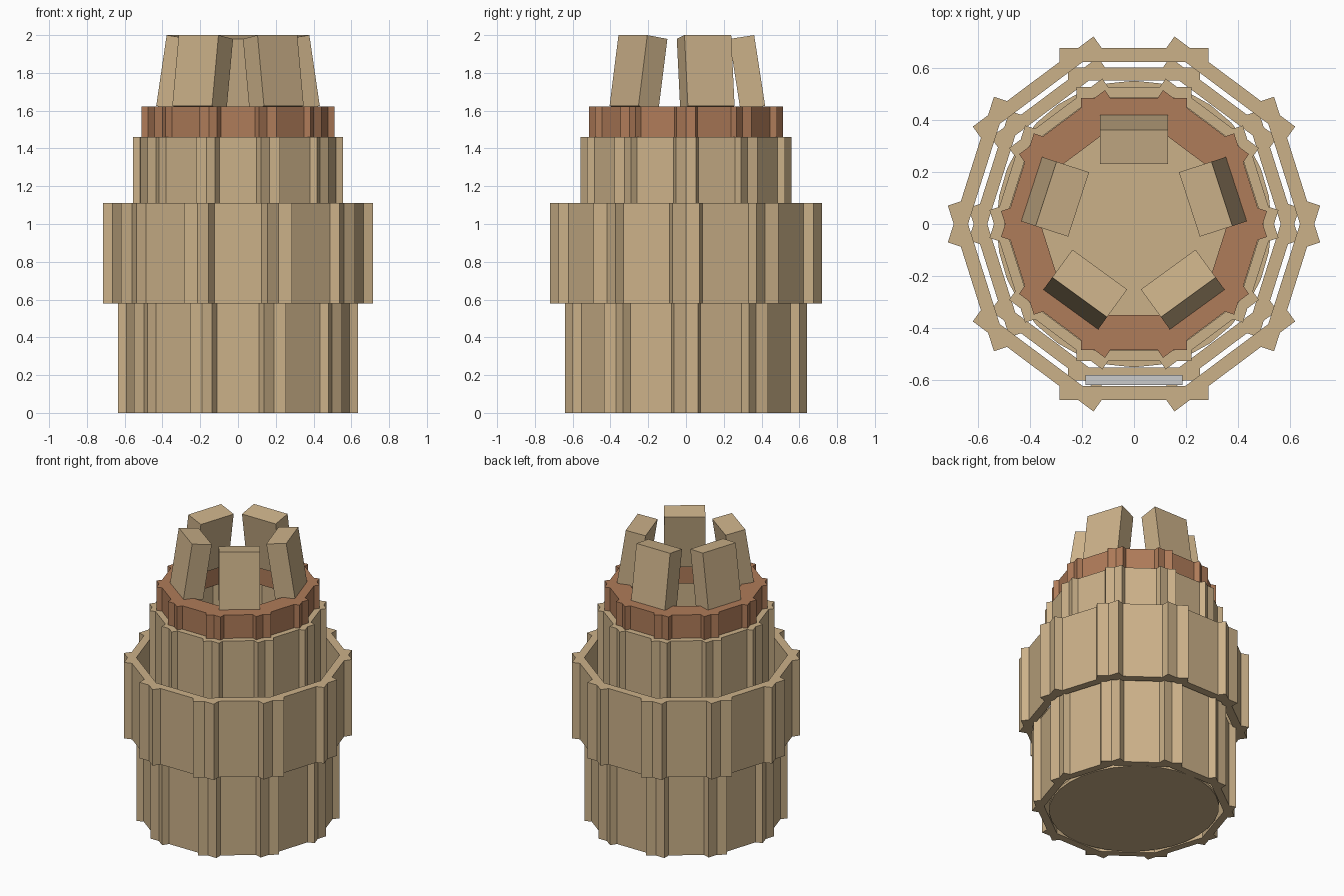
import bpy, bmesh, math
from mathutils import Matrix, Vector

if "Cube" in bpy.data.objects:
    bpy.data.objects.remove(bpy.data.objects["Cube"])


def material(name, rgb):
    m = bpy.data.materials.new(name)
    m.diffuse_color = (*rgb, 1)
    m.use_nodes = True
    m.node_tree.nodes["Principled BSDF"].inputs["Base Color"].default_value = m.diffuse_color
    return m


TAN = material("sandstone", (0.60, 0.44, 0.25))
BROWN = material("terracotta", (0.43, 0.20, 0.10))
SQUEEZE = Matrix.Diagonal((0.974, 1, 1, 1))  # rings are slightly narrower in x


def add_box(bm, lo, hi, matrix):
    lo, hi = Vector(lo), Vector(hi)
    local = Matrix.Translation((lo + hi) / 2) @ Matrix.Diagonal((*(hi - lo), 1))
    bmesh.ops.create_cube(bm, size=1, matrix=matrix @ local)


def finish(bm, name, mat=None):
    me = bpy.data.meshes.new(name)
    bm.to_mesh(me)
    bm.free()
    ob = bpy.data.objects.new(name, me)
    bpy.context.collection.objects.link(ob)
    if mat:
        me.materials.append(mat)
    return ob


def wall_ring(name, half, r_in, r_out, z0, z1, mat):
    """Ten straight slabs whose ends cross at the corners."""
    bm = bmesh.new()
    for i in range(10):
        turn = SQUEEZE @ Matrix.Rotation(math.radians(36 * i), 4, 'Z')
        add_box(bm, (-half, r_in, z0), (half, r_out, z1), turn)
    finish(bm, name, mat)


# stacked walls
wall_ring("lower_wall", 0.261, 0.550, 0.601, 0.00, 0.60, TAN)
wall_ring("middle_wall", 0.294, 0.622, 0.676, 0.58, 1.11, TAN)
wall_ring("upper_wall", 0.227, 0.485, 0.525, 0.95, 1.46, TAN)
wall_ring("top_band", 0.209, 0.350, 0.483, 1.455, 1.622, BROWN)

# leaning battlement posts
for i in range(5):
    bm = bmesh.new()
    place = (Matrix.Translation((0, 0.006, 0))
             @ Matrix.Rotation(math.radians(72 * i), 4, 'Z')
             @ Matrix.Translation((0, 0.413, 1.625))
             @ Matrix.Rotation(math.radians(8.8), 4, 'X'))
    add_box(bm, (-0.13, -0.133, 0), (0.13, 0, 0.3795), place)
    finish(bm, f"battlement_post_{i + 1}", TAN)

# floor disc
bm = bmesh.new()
bmesh.ops.create_cone(bm, cap_ends=True, segments=32, radius1=0.55, radius2=0.55, depth=0.02,
                      matrix=Matrix.Translation((0, 0, 0.012)) @ Matrix.Diagonal((0.96, 1, 1, 1)))
finish(bm, "floor", TAN)

# grey panel tucked behind the front of the middle wall
bm = bmesh.new()
add_box(bm, (-0.187, -0.619, 0.66), (0.187, -0.580, 1.03), Matrix.Identity(4))
finish(bm, "inner_panel")
